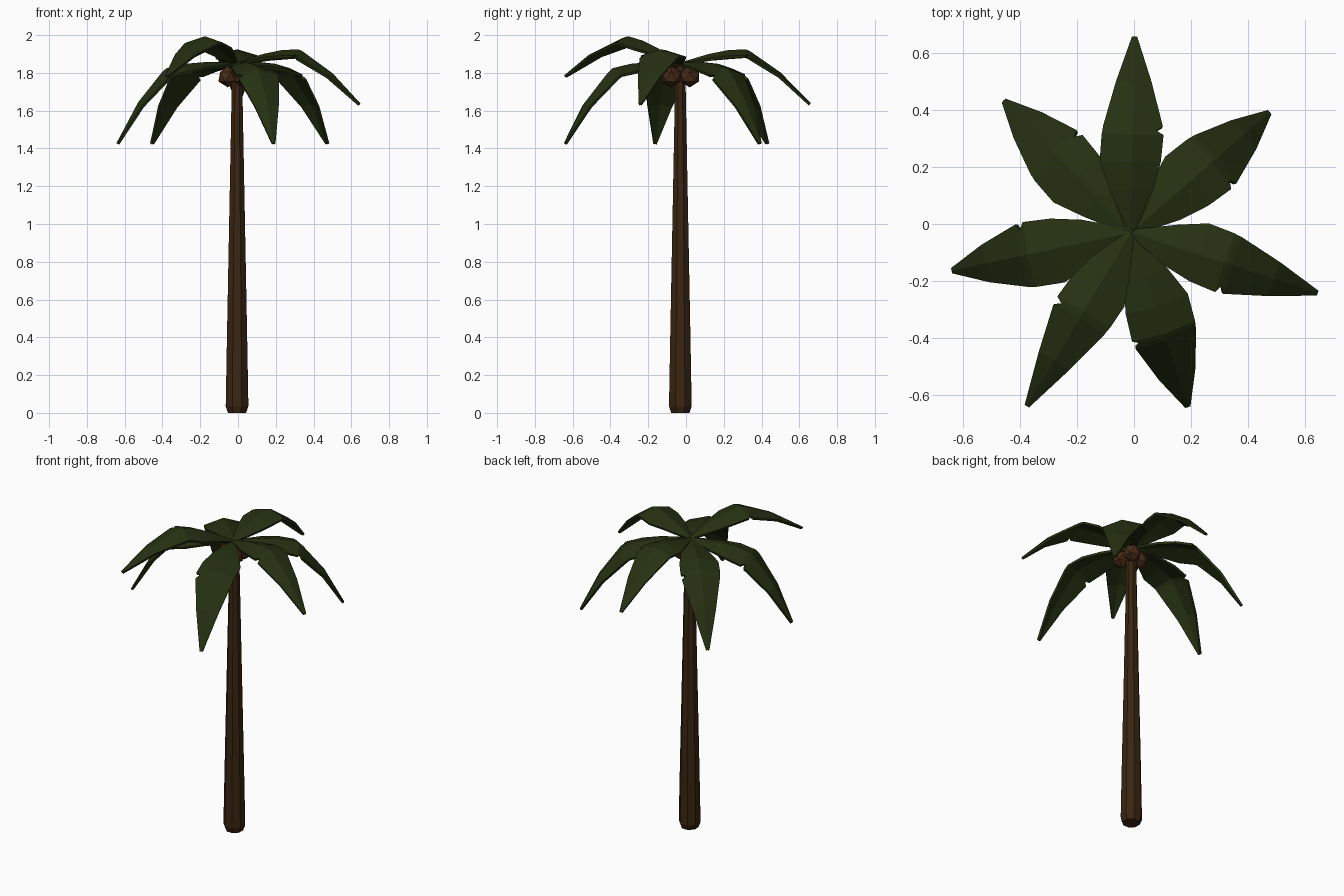
import bpy, bmesh
from math import radians, sin, cos
from mathutils import Matrix, Vector

if "Cube" in bpy.data.objects:
    bpy.data.objects.remove(bpy.data.objects["Cube"])


def material(name, rgb):
    m = bpy.data.materials.new(name)
    m.use_nodes = True
    m.diffuse_color = (*rgb, 1)
    m.node_tree.nodes["Principled BSDF"].inputs["Base Color"].default_value = (*rgb, 1)
    return m


BARK = material("dark_bark", (0.042, 0.019, 0.006))
HUSK = material("brown_husk", (0.066, 0.024, 0.008))
LEAF = material("deep_green", (0.019, 0.03, 0.006))


def make_object(name, bm, mat, location):
    bmesh.ops.recalc_face_normals(bm, faces=bm.faces)
    mesh = bpy.data.meshes.new(name)
    bm.to_mesh(mesh)
    bm.free()
    mesh.materials.append(mat)
    ob = bpy.data.objects.new(name, mesh)
    ob.location = location
    bpy.context.collection.objects.link(ob)
    return ob


# Trunk: tapered octagon with a chamfered foot
SIDES = 8
bm = bmesh.new()
rings = []
for z, r in [(0, 0.052), (0.035, 0.065), (0.4, 0.058), (1.7, 0.031), (1.84, 0.028)]:
    angles = [radians(360 * (i + 0.5) / SIDES) for i in range(SIDES)]
    rings.append([bm.verts.new((r * cos(a), r * sin(a), z)) for a in angles])
for low, high in zip(rings, rings[1:]):
    for i in range(SIDES):
        j = (i + 1) % SIDES
        bm.faces.new((low[i], low[j], high[j], high[i]))
bm.faces.new(rings[0][::-1])
bm.faces.new(rings[-1])
make_object("trunk", bm, BARK, (-0.005, -0.03, 0))

# Coconuts clustered under the crown
for i, (x, y) in enumerate([(-0.053, -0.02), (0.03, -0.078), (0.03, 0.02)]):
    bm = bmesh.new()
    bmesh.ops.create_icosphere(bm, subdivisions=1, radius=0.057)
    make_object(f"coconut_{i + 1}", bm, HUSK, (x, y, 1.78))

# Frond stations: distance, height, left half-width, right half-width (with a nick)
STATIONS = [
    (0, 0, 0.012, 0.012), (0.15, 0.045, 0.078, 0.075), (0.25, 0.065, 0.115, 0.1),
    (0.345, 0.07, 0.11, 0.108), (0.36, 0.064, 0.107, 0.082), (0.375, 0.056, 0.105, 0.105),
    (0.53, -0.052, 0.063, 0.063), (0.69, -0.215, 0.009, 0.009),
]
FOLD = 0.3  # how far the edges drop below the midrib


def frond(name, heading, tilt, size):
    bm = bmesh.new()
    rows = []
    for d, h, left, right in STATIONS:
        points = [(d, left, h - FOLD * left), (d, 0, h), (d, -right, h - FOLD * right)]
        rows.append([bm.verts.new(Vector(p) * size) for p in points])
    for a, b in zip(rows, rows[1:]):
        for i in range(2):
            bm.faces.new((a[i], a[i + 1], b[i + 1], b[i]))
    turn = Matrix.Rotation(radians(heading), 4, "Z") @ Matrix.Rotation(-radians(tilt), 4, "Y")
    bm.transform(turn)
    ob = make_object(name, bm, LEAF, (-0.01, -0.03, 1.855))
    # Normals must point up so the thickness grows downwards
    if sum(p.normal.z for p in ob.data.polygons) < 0:
        ob.data.flip_normals()
    solid = ob.modifiers.new("thickness", "SOLIDIFY")
    solid.thickness = 0.014
    solid.offset = -1


# Crown: seven fronds, four drooping, two level and one raised
DROOP, LEVEL, RAISED = (-16, 1.07), (0, 1), (12, 0.99)
CROWN = [(89, LEVEL), (41, DROOP), (-18, LEVEL), (-72, DROOP),
         (-121, RAISED), (-168, DROOP), (134, DROOP)]
for i, (heading, (tilt, size)) in enumerate(CROWN):
    frond(f"frond_{i + 1}", heading, tilt, size)
